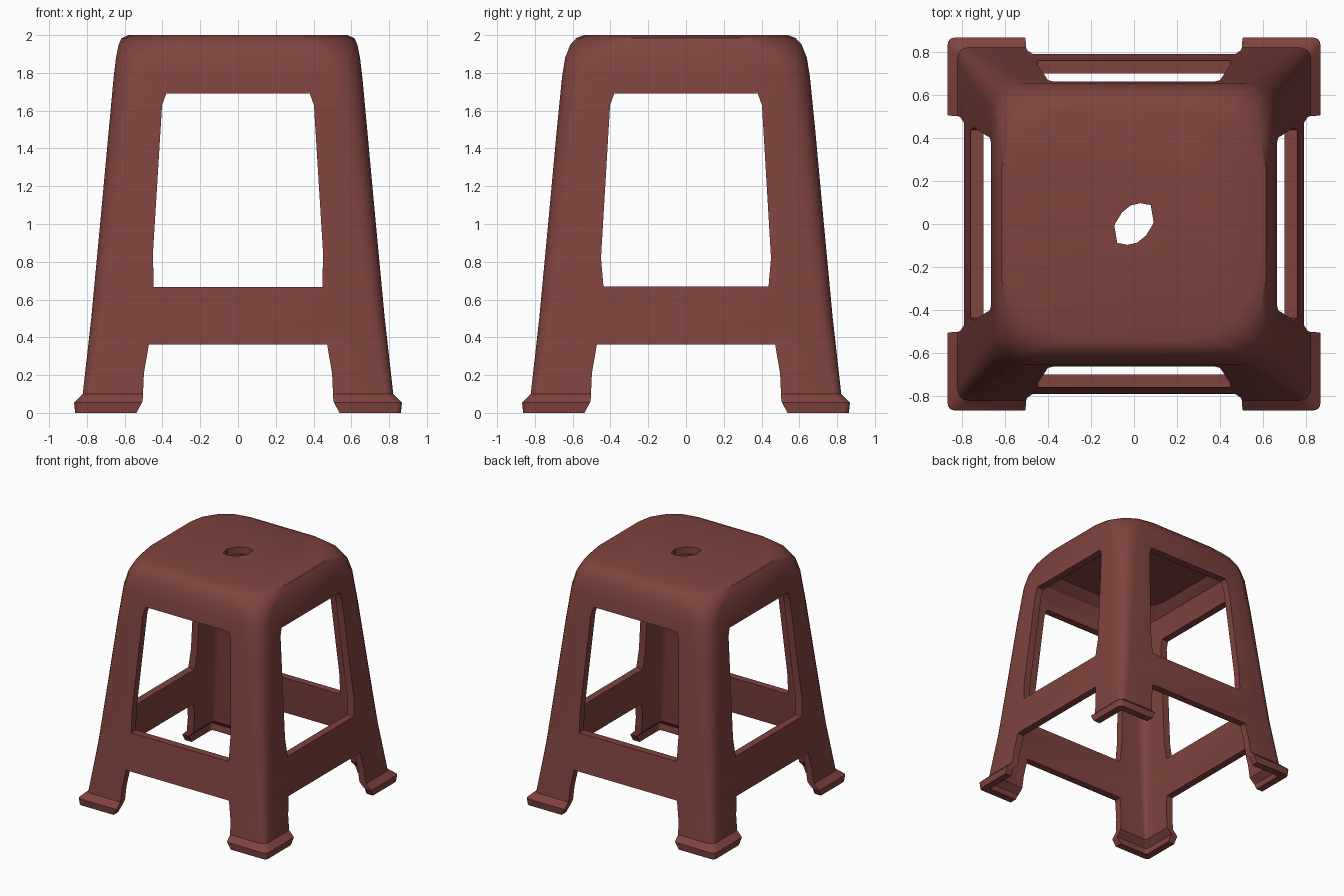
import bpy
import bmesh
import math

cube = bpy.data.objects.get("Cube")
if cube:
    bpy.data.objects.remove(cube, do_unlink=True)

# Single moulded plastic colour
plastic = bpy.data.materials.new("red brown plastic")
plastic.use_nodes = True
colour = (0.215, 0.057, 0.048, 1)
plastic.diffuse_color = colour
bsdf = next(n for n in plastic.node_tree.nodes if n.type == "BSDF_PRINCIPLED")
bsdf.inputs["Base Color"].default_value = colour
bsdf.inputs["Roughness"].default_value = 0.6

WALL = 0.06
CORNER_STEPS = 4


def make_object(name, bm):
    bmesh.ops.recalc_face_normals(bm, faces=bm.faces)
    mesh = bpy.data.meshes.new(name)
    bm.to_mesh(mesh)
    bm.free()
    mesh.materials.append(plastic)
    obj = bpy.data.objects.new(name, mesh)
    bpy.context.collection.objects.link(obj)
    return obj


def rounded_ring(bm, z, hx, hy, r):
    """Loop of vertices around a rounded rectangle."""
    ring = []
    for k, (sx, sy) in enumerate([(1, 1), (-1, 1), (-1, -1), (1, -1)]):
        for i in range(CORNER_STEPS + 1):
            a = math.pi / 2 * (k + i / CORNER_STEPS)
            ring.append(bm.verts.new((sx * (hx - r) + r * math.cos(a),
                                      sy * (hy - r) + r * math.sin(a), z)))
    return ring


def prism(name, points, axis, low, high):
    """Cutter: a 2D outline extruded along one axis."""
    place = {"x": lambda u, v, d: (d, u, v),
             "y": lambda u, v, d: (u, d, v),
             "z": lambda u, v, d: (u, v, d)}[axis]
    bm = bmesh.new()
    ends = [[bm.verts.new(place(u, v, d)) for u, v in points] for d in (low, high)]
    for end in ends:
        bm.faces.new(end)
    n = len(points)
    for i in range(n):
        j = (i + 1) % n
        bm.faces.new((ends[0][i], ends[0][j], ends[1][j], ends[1][i]))
    obj = make_object(name, bm)
    obj.hide_render = True
    return obj


def mirrored(half):
    return half + [(-u, v) for u, v in reversed(half)]


# Shell profile: height, half width, half depth, corner radius
legs = [(0.0, 0.862, 0.862, 0.03), (0.055, 0.868, 0.868, 0.03),
        (0.1, 0.822, 0.822, 0.05), (0.5, 0.777, 0.777, 0.08),
        (1.0, 0.73, 0.73, 0.1), (1.5, 0.684, 0.684, 0.12),
        (1.78, 0.658, 0.656, 0.14)]
seat_outside = [(1.88, 0.646, 0.64, 0.18), (1.95, 0.632, 0.612, 0.25),
                (1.985, 0.615, 0.58, 0.32), (2.0, 0.58, 0.54, 0.36)]
seat_inside = [(1.87, 0.58, 0.57, 0.16), (1.94, 0.52, 0.5, 0.25)]

# Hollow body: outer skin, inner skin and the rim that joins them
bm = bmesh.new()
outer = [rounded_ring(bm, *row) for row in legs + seat_outside]
inner_rows = [(z, hx - WALL, hy - WALL, max(r - 0.03, 0.02)) for z, hx, hy, r in legs]
inner = [rounded_ring(bm, *row) for row in inner_rows + seat_inside]
rings = list(reversed(inner)) + outer
for a, b in zip(rings, rings[1:]):
    for i in range(len(a)):
        j = (i + 1) % len(a)
        bm.faces.new((a[i], a[j], b[j], b[i]))
bm.faces.new(rings[0])
bm.faces.new(rings[-1])
stool = make_object("stool_body", bm)

# Openings: side windows, gaps between feet, and the seat hole
front_window = mirrored([(0.447, 0.667), (0.45, 0.85), (0.402, 1.63), (0.38, 1.69)])
side_window = mirrored([(0.437, 0.67), (0.45, 0.82), (0.402, 1.63), (0.38, 1.69)])
foot_gap = mirrored([(0.55, -0.02), (0.535, 0.005), (0.505, 0.06),
                     (0.498, 0.21), (0.472, 0.362)])
half_hole = [(-0.092, -0.005), (-0.055, 0.055), (-0.015, 0.087),
             (0.03, 0.097), (0.078, 0.088)]
hole = half_hole + [(-u, -v) for u, v in half_hole]

cutters = [prism("front_window_cutter", front_window, "y", -1, 1),
           prism("side_window_cutter", side_window, "x", -1, 1),
           prism("front_gap_cutter", foot_gap, "y", -1, 1),
           prism("side_gap_cutter", foot_gap, "x", -1, 1),
           prism("seat_hole_cutter", hole, "z", 1.8, 2.1)]

bpy.context.view_layer.objects.active = stool
for cutter in cutters:
    mod = stool.modifiers.new(cutter.name, "BOOLEAN")
    mod.operation = "DIFFERENCE"
    mod.solver = "EXACT"
    mod.object = cutter
    bpy.ops.object.modifier_apply(modifier=mod.name)
    bpy.data.objects.remove(cutter, do_unlink=True)

# Soften the moulded corners while keeping cut edges crisp
bpy.ops.object.select_all(action="DESELECT")
stool.select_set(True)
bpy.ops.object.shade_smooth_by_angle(angle=math.radians(25))
